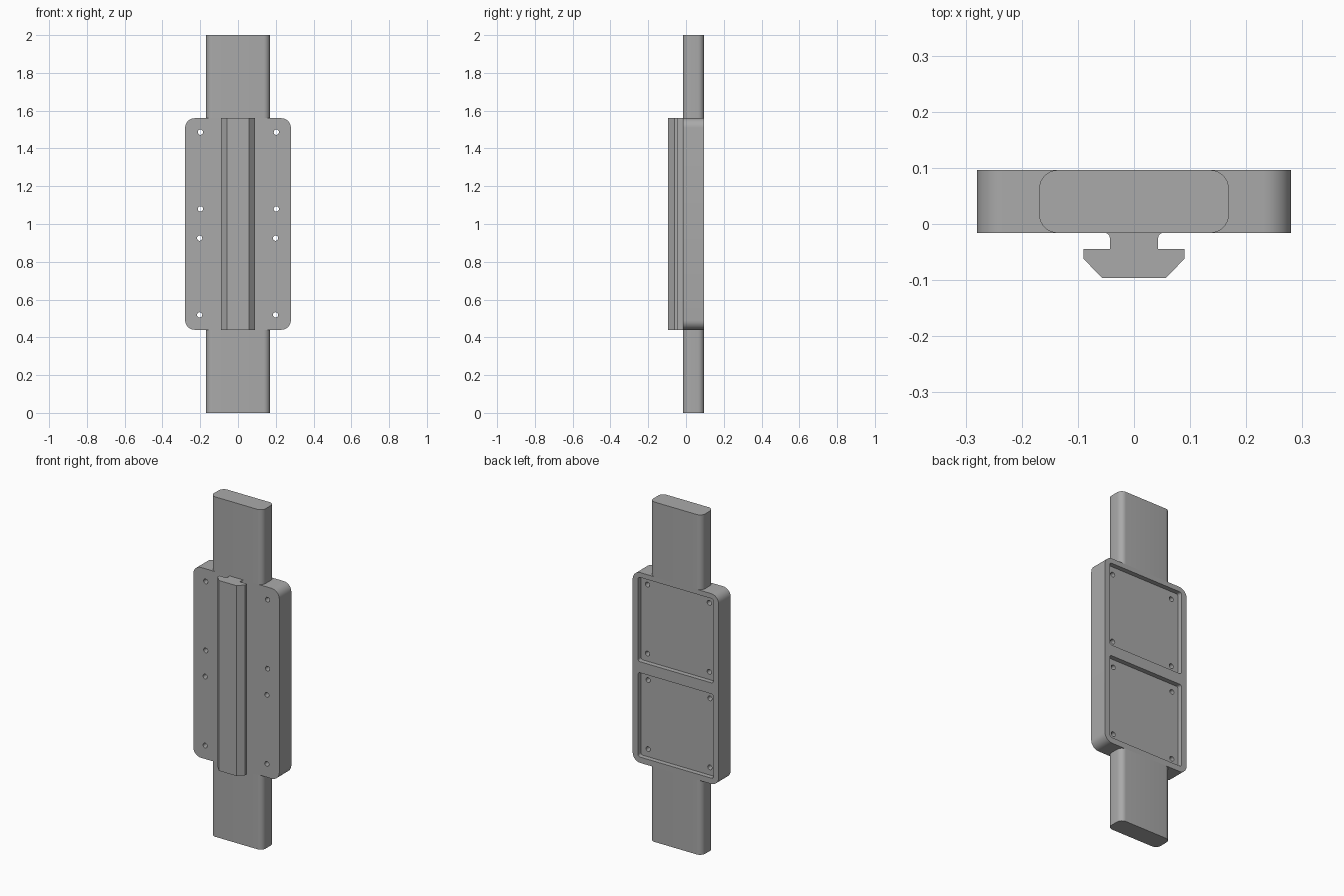
import bpy, bmesh, math
from mathutils import Vector

if "Cube" in bpy.data.objects:
    bpy.data.objects.remove(bpy.data.objects["Cube"])

grey = bpy.data.materials.new("machined grey")
grey.use_nodes = True
grey.diffuse_color = (0.4, 0.4, 0.4, 1)
grey.node_tree.nodes["Principled BSDF"].inputs["Base Color"].default_value = (0.4, 0.4, 0.4, 1)

FRONT, BACK = -0.016, 0.096   # plate faces
LOW, HIGH = 0.44, 1.56        # plate ends


def rounded_rect(cx, cy, half_w, half_h, r, steps=8):
    """Outline of a rectangle with rounded corners."""
    pts = []
    for i, (sx, sy) in enumerate([(1, 1), (-1, 1), (-1, -1), (1, -1)]):
        for k in range(steps + 1):
            a = math.pi / 2 * (i + k / steps)
            pts.append((cx + sx * (half_w - r) + r * math.cos(a),
                        cy + sy * (half_h - r) + r * math.sin(a)))
    return pts


def circle(cx, cy, r, n=24):
    return [(cx + r * math.cos(math.tau * k / n), cy + r * math.sin(math.tau * k / n))
            for k in range(n)]


def extrude(name, outline, start, end, axis):
    """Extrude a 2D outline along y (outline in x, z) or z (outline in x, y)."""
    bm = bmesh.new()
    place = (lambda p: (p[0], start, p[1])) if axis == "y" else (lambda p: (p[0], p[1], start))
    face = bm.faces.new([bm.verts.new(place(p)) for p in outline])
    offset = Vector((0, end - start, 0)) if axis == "y" else Vector((0, 0, end - start))
    new = bmesh.ops.extrude_face_region(bm, geom=[face])["geom"]
    bmesh.ops.translate(bm, vec=offset, verts=[v for v in new if isinstance(v, bmesh.types.BMVert)])
    bmesh.ops.recalc_face_normals(bm, faces=bm.faces)
    mesh = bpy.data.meshes.new(name)
    bm.to_mesh(mesh)
    bm.free()
    mesh.materials.append(grey)
    obj = bpy.data.objects.new(name, mesh)
    bpy.context.collection.objects.link(obj)
    return obj


def activate(obj):
    bpy.ops.object.select_all(action="DESELECT")
    obj.select_set(True)
    bpy.context.view_layer.objects.active = obj


def cut(obj, cutter):
    mod = obj.modifiers.new("cut", "BOOLEAN")
    mod.operation = "DIFFERENCE"
    mod.solver = "EXACT"
    mod.object = cutter
    activate(obj)
    bpy.ops.object.modifier_apply(modifier=mod.name)
    bpy.data.objects.remove(cutter)


# Main plate with two shallow pockets in the back and four holes through each
plate = extrude("mounting_plate", rounded_rect(0, 1, 0.28, 0.56, 0.05), FRONT, BACK, "y")
for z, shift in ((1.283, 0.002), (0.722, -0.002)):
    pocket = rounded_rect(0, z, 0.245, 0.248, 0.012, 4)
    cut(plate, extrude("pocket_cutter", pocket, BACK - 0.028, BACK + 0.05, "y"))
    for sx in (-1, 1):
        for sz in (-1, 1):
            hole = circle(shift + sx * 0.201, z + sz * 0.203, 0.014)
            cut(plate, extrude("hole_cutter", hole, FRONT - 0.05, BACK + 0.05, "y"))

# Rounded bars above and below the plate
bar = rounded_rect(0, (FRONT + BACK) / 2, 0.169, (BACK - FRONT) / 2, 0.033)
lower_bar = extrude("lower_bar", bar, 0, LOW, "z")
upper_bar = extrude("upper_bar", bar, HIGH, 2, "z")

# T-shaped rail with bevelled head and filleted root
fillet = [(0.052 - 0.009 * math.sin(a), FRONT - 0.009 * (1 - math.cos(a)))
          for a in (math.pi / 2 * k / 5 for k in range(6))]
half = fillet + [(0.043, -0.045), (0.09, -0.045), (0.09, -0.062), (0.057, -0.096)]
rail = extrude("slide_rail", half + [(-x, y) for x, y in reversed(half)], LOW, HIGH, "z")

for obj in (plate, lower_bar, upper_bar, rail):
    activate(obj)
    bpy.ops.object.shade_smooth_by_angle(angle=math.radians(30))
